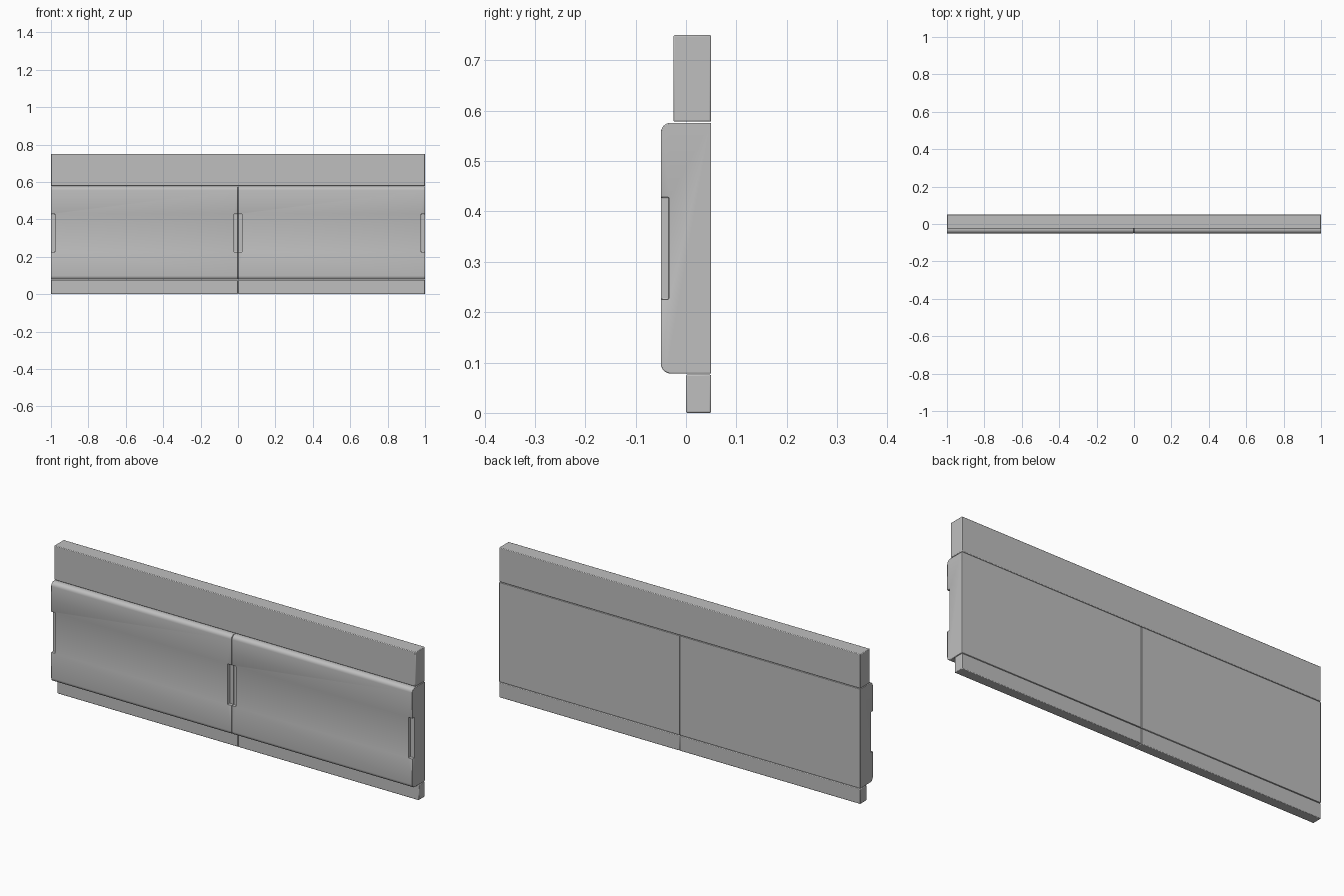
import bpy
import bmesh
import math

if "Cube" in bpy.data.objects:
    bpy.data.objects.remove(bpy.data.objects["Cube"], do_unlink=True)

grey = bpy.data.materials.new("plain_grey")
grey.use_nodes = True
grey.diffuse_color = (0.52, 0.52, 0.52, 1)
grey.node_tree.nodes["Principled BSDF"].inputs["Base Color"].default_value = (0.52, 0.52, 0.52, 1)


def extrude_profile(name, outline, x0, x1):
    """Sweep a closed (y, z) outline along x."""
    bm = bmesh.new()
    rings = [[bm.verts.new((x, y, z)) for y, z in outline] for x in (x0, x1)]
    n = len(outline)
    for i in range(n):
        j = (i + 1) % n
        bm.faces.new((rings[0][i], rings[0][j], rings[1][j], rings[1][i]))
    bm.faces.new(rings[0])
    bm.faces.new(rings[1])
    bmesh.ops.recalc_face_normals(bm, faces=bm.faces)
    mesh = bpy.data.meshes.new(name)
    bm.to_mesh(mesh)
    bm.free()
    obj = bpy.data.objects.new(name, mesh)
    bpy.context.collection.objects.link(obj)
    mesh.materials.append(grey)
    return obj


def box(name, x0, x1, y0, y1, z0, z1):
    return extrude_profile(name, [(y0, z0), (y1, z0), (y1, z1), (y0, z1)], x0, x1)


def finish(obj, width=0.003):
    bevel = obj.modifiers.new("edge_bevel", "BEVEL")
    bevel.width = width
    bevel.segments = 2
    bevel.limit_method = "ANGLE"
    bevel.angle_limit = math.radians(40)
    bpy.ops.object.select_all(action="DESELECT")
    obj.select_set(True)
    bpy.context.view_layer.objects.active = obj
    bpy.ops.object.shade_smooth_by_angle(angle=math.radians(35))


BACK, FRONT = 0.05, -0.05
BOTTOM, TOP, RADIUS = 0.078, 0.576, 0.02

# Front panel section: rounded along the top and bottom front edges
arc = [math.radians(a) for a in range(0, 91, 15)]
panel = [(BACK, BOTTOM), (BACK, TOP)]
panel += [(FRONT + RADIUS - RADIUS * math.sin(a), TOP - RADIUS + RADIUS * math.cos(a)) for a in arc]
panel += [(FRONT + RADIUS - RADIUS * math.cos(a), BOTTOM + RADIUS - RADIUS * math.sin(a)) for a in arc]

# Long top rail
finish(box("top_rail", -1, 1, -0.025, BACK, 0.578, 0.75))

for side, x0, x1 in (("right", -1, -0.001), ("left", 0.001, 1)):
    # Recessed plinth under each panel
    finish(box(side + "_plinth", x0, x1, 0, BACK, 0.002, 0.076))

    # Panel with a finger notch in each end
    door = extrude_profile(side + "_panel", panel, x0, x1)
    for end, edge in (("outer", x0), ("inner", x1)):
        cutter = box(f"{side}_{end}_notch_cutter", edge - 0.021, edge + 0.021,
                     FRONT - 0.02, FRONT + 0.016, 0.226, 0.428)
        cutter.hide_render = True
        cutter.hide_viewport = True
        cut = door.modifiers.new("notch", "BOOLEAN")
        cut.object = cutter
        cut.solver = "EXACT"
    finish(door, 0.002)

# Rest the plinths on the floor
for name in ("right_plinth", "left_plinth"):
    for v in bpy.data.objects[name].data.vertices:
        if v.co.z < 0.01:
            v.co.z = 0
